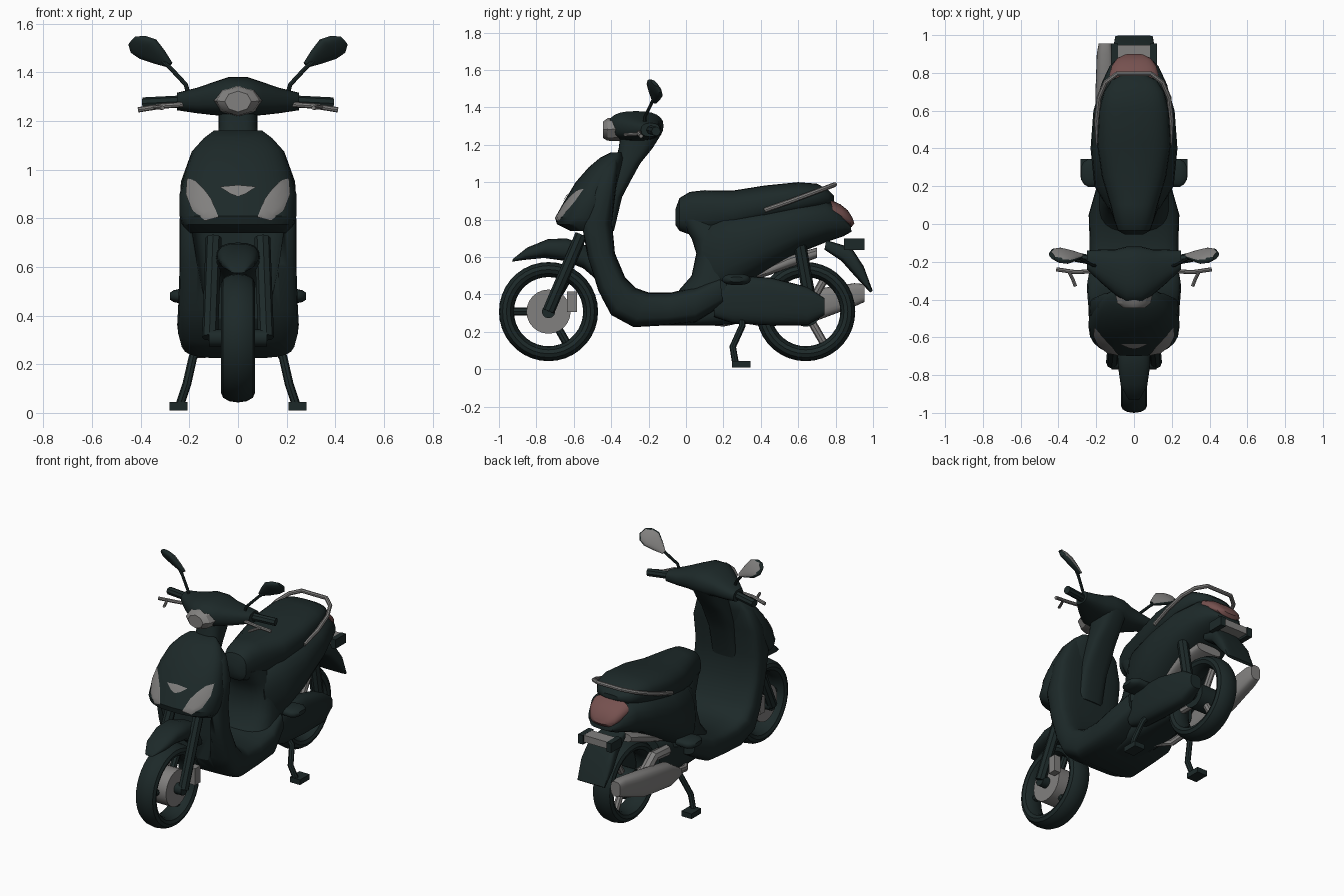
import bpy, bmesh, math
from mathutils import Vector

cube = bpy.data.objects.get("Cube")
if cube:
    bpy.data.objects.remove(cube)


def material(name, rgb):
    m = bpy.data.materials.new(name)
    m.use_nodes = True
    m.diffuse_color = (*rgb, 1)
    node = next(n for n in m.node_tree.nodes if n.type == 'BSDF_PRINCIPLED')
    node.inputs["Base Color"].default_value = (*rgb, 1)
    return m


DARK = material("dark green paint", (.012, .022, .022))
SILVER = material("silver grey", (.22, .215, .21))
RED = material("tail light red", (.18, .082, .078))


def smooth(ob, angle=35):
    bpy.ops.object.select_all(action='DESELECT')
    ob.select_set(True)
    bpy.context.view_layer.objects.active = ob
    bpy.ops.object.shade_smooth_by_angle(angle=math.radians(angle))
    return ob


def finish(name, bm, mat):
    bmesh.ops.recalc_face_normals(bm, faces=bm.faces)
    me = bpy.data.meshes.new(name)
    bm.to_mesh(me)
    bm.free()
    me.materials.append(mat)
    ob = bpy.data.objects.new(name, me)
    bpy.context.collection.objects.link(ob)
    return smooth(ob)


def power(v, e):
    return math.copysign(abs(v) ** (2 / e), v)


def loft(name, rings, mat=DARK, e=2.5, n=24):
    """Skin rounded sections given as (centre, half axis, half axis)."""
    bm = bmesh.new()
    rows = []
    for c, u, v in rings:
        angles = [2 * math.pi * i / n for i in range(n)]
        rows.append([bm.verts.new(Vector(c) + Vector(u) * power(math.cos(a), e)
                                  + Vector(v) * power(math.sin(a), e)) for a in angles])
    for p, q in zip(rows, rows[1:]):
        for i in range(n):
            bm.faces.new((p[i], p[i - 1], q[i - 1], q[i]))
    bm.faces.new(rows[0])
    bm.faces.new(rows[-1])
    return finish(name, bm, mat)


def body(name, stations, mat=DARK, e=2.5, x=0):
    """Loft of stations (y, z of one edge, y, z of other edge, half width)."""
    return loft(name, [((x, (ya + yb) / 2, (za + zb) / 2), (w, 0, 0),
                        (0, (yb - ya) / 2, (zb - za) / 2))
                       for ya, za, yb, zb, w in stations], mat, e)


def upright(name, stations, mat=DARK, e=2.5, x=0):
    """Loft along y of stations (y, bottom, top, half width)."""
    return body(name, [(y, a, y, b, w) for y, a, b, w in stations], mat, e, x)


def tube(name, points, r, mat=DARK):
    cu = bpy.data.curves.new(name, 'CURVE')
    cu.dimensions = '3D'
    cu.bevel_depth, cu.bevel_resolution, cu.use_fill_caps = r, 2, True
    sp = cu.splines.new('POLY')
    sp.points.add(len(points) - 1)
    for p, co in zip(sp.points, points):
        p.co = (*co, 1)
    cu.materials.append(mat)
    ob = bpy.data.objects.new(name, cu)
    bpy.context.collection.objects.link(ob)
    bpy.ops.object.select_all(action='DESELECT')
    ob.select_set(True)
    bpy.context.view_layer.objects.active = ob
    bpy.ops.object.convert(target='MESH')
    return smooth(bpy.context.object)


def disc(name, x, y, z, r, half, mat):
    return loft(name, [((x + s * half, y, z), (0, r, 0), (0, 0, r)) for s in (-1, 1)], mat, 2)


def box(name, c, size, mat=DARK):
    bm = bmesh.new()
    bmesh.ops.create_cube(bm, size=1)
    for v in bm.verts:
        v.co = Vector(c) + Vector([a * b for a, b in zip(v.co, size)])
    return finish(name, bm, mat)


# Wheels: tyre, spokes and hub
def wheel(name, y, spoke_mat, hub_mat, hub_r):
    z, segs, ring = .308, 36, 12
    bm = bmesh.new()
    rows = []
    for i in range(segs):
        a = 2 * math.pi * i / segs
        row = []
        for j in range(ring):
            b = 2 * math.pi * j / ring
            r = .225 + .04 * power(math.cos(b), 2.1)
            row.append(bm.verts.new((.07 * power(math.sin(b), 2.1),
                                     y + r * math.cos(a), z + r * math.sin(a))))
        rows.append(row)
    for i in range(segs):
        for j in range(ring):
            bm.faces.new((rows[i - 1][j - 1], rows[i - 1][j], rows[i][j], rows[i][j - 1]))
    finish(name + "_tyre", bm, DARK)
    for k in range(3):
        a = math.radians(60 + 120 * k)
        tube(name + "_spoke", [(0, y, z), (0, y + .2 * math.cos(a), z + .2 * math.sin(a))],
             .022, spoke_mat)
    disc(name + "_hub", 0, y, z, hub_r, .07, hub_mat)
    disc(name + "_axle", 0, y, z, .035, .12, DARK)


wheel("front_wheel", -.735, DARK, SILVER, .118)
wheel("rear_wheel", .64, SILVER, DARK, .08)

# Front mudguard, fork and brake calipers
body("front_mudguard", [(-.93, .575, -.925, .59, .03), (-.86, .585, -.85, .65, .07),
                        (-.76, .595, -.74, .695, .085), (-.65, .58, -.64, .70, .09),
                        (-.55, .54, -.53, .66, .085), (-.48, .48, -.47, .54, .07)])
for s in (1, -1):
    tube("fork_leg", [(s * .115, -.735, .31), (s * .1, -.56, .72)], .033)
    box("brake_caliper", (s * .11, -.61, .36), (.045, .055, .11), SILVER)

# Leg shield and floor, hollowed behind the front wheel
shield = body("leg_shield_and_floor", [
    (-.42, 1.13, -.36, 1.15, .12), (-.47, 1.07, -.36, 1.08, .19), (-.51, .95, -.375, .95, .235),
    (-.57, .78, -.395, .78, .24), (-.53, .6, -.38, .62, .24), (-.47, .42, -.325, .49, .245),
    (-.4, .29, -.27, .435, .25), (-.28, .225, -.2, .41, .235), (-.1, .235, -.08, .41, .235),
    (.05, .25, .05, .44, .24), (.2, .34, .18, .5, .2)], e=4)
cutter = loft("wheel_arch_cutter", [((0, -.65, z), (w, 0, 0), (0, .2, 0))
                                    for z, w in ((.3, .12), (.55, .16), (.75, .19))], e=6)
cutter.hide_render = True
mod = shield.modifiers.new("wheel_arch", 'BOOLEAN')
mod.operation, mod.object = 'DIFFERENCE', cutter
bpy.context.view_layer.objects.active = shield
bpy.ops.object.modifier_apply(modifier=mod.name)
bpy.data.objects.remove(cutter)

# Front cover: rows of (height, front, back, half width)
COVER = [(1.16, -.40, -.34, .10), (1.13, -.46, -.33, .14), (1.08, -.52, -.34, .185),
         (1.0, -.59, -.36, .215), (.9, -.65, -.38, .24), (.81, -.70, -.40, .24),
         (.775, -.69, -.42, .23), (.74, -.62, -.45, .2)]
body("front_cover", [(f, z, b, z, w) for z, f, b, w in COVER], e=2.3)


def cover_point(x, z):
    for p, q in zip(COVER, COVER[1:]):
        if q[0] <= z <= p[0]:
            t = (p[0] - z) / (p[0] - q[0])
            f, b, w = [i + (j - i) * t for i, j in zip(p[1:], q[1:])]
            depth = max(0, 1 - abs(x / w) ** 2.3) ** (1 / 2.3)
            return (x, (f + b) / 2 - (b - f) / 2 * depth - .007, z)


def cover_plate(name, outline):
    """Thin plate following the curve of the front cover."""
    n, rings = len(outline), 5
    mx, mz = (sum(c) / n for c in zip(*outline))
    bm = bmesh.new()
    mid = bm.verts.new(cover_point(mx, mz))
    rows = [[bm.verts.new(cover_point(mx + (x - mx) * k / rings, mz + (z - mz) * k / rings))
             for x, z in outline] for k in range(1, rings + 1)]
    for i in range(n):
        bm.faces.new((mid, rows[0][i - 1], rows[0][i]))
        for p, q in zip(rows, rows[1:]):
            bm.faces.new((p[i - 1], q[i - 1], q[i], p[i]))
    finish(name, bm, SILVER)


for s in (1, -1):
    cover_plate("front_indicator", [(s * x, z) for x, z in (
        (.21, .965), (.175, .955), (.14, .92), (.11, .88), (.08, .805), (.135, .79),
        (.19, .835), (.215, .9))])
cover_plate("front_trim", [(-.075, .93), (0, .937), (.075, .93), (.03, .9), (0, .89), (-.03, .9)])

# Steering column, handlebar cover, headlight
body("steering_column", [(-.35, 1.26, -.13, 1.26, .08), (-.36, 1.18, -.18, 1.18, .08),
                         (-.38, 1.1, -.245, 1.1, .085), (-.41, 1.0, -.3, 1.0, .09),
                         (-.44, .92, -.342, .92, .09), (-.46, .74, -.385, .74, .09)], e=3)
half = [(.04, -.268, 1.3, .148, .08), (.1, -.255, 1.292, .12, .068),
        (.17, -.225, 1.284, .09, .052), (.25, -.19, 1.28, .05, .036)]
bar = [(-x, *r) for x, *r in reversed(half)] + half
loft("handlebar_cover", [((x, y, z), (0, ry, 0), (0, 0, rz)) for x, y, z, ry, rz in bar])
loft("headlight", [((0, y, z), (rx, 0, 0), (0, 0, rz)) for y, z, rx, rz in (
    (-.445, 1.28, .055, .043), (-.42, 1.282, .088, .06), (-.35, 1.285, .105, .066))],
    SILVER, 1.9, 8)

# Grips, levers and mirrors on both sides
for s in (1, -1):
    tube("grip", [(s * .23, -.19, 1.28), (s * .39, -.16, 1.272)], .025)
    tube("brake_lever", [(s * .22, -.25, 1.268), (s * .31, -.255, 1.262),
                         (s * .41, -.24, 1.246)], .011, SILVER)
    tube("lever_hook", [(s * .345, -.25, 1.258), (s * .325, -.29, 1.256),
                        (s * .31, -.33, 1.254)], .009, SILVER)
    tube("mirror_stem", [(s * .2, -.22, 1.3), (s * .215, -.22, 1.35), (s * .28, -.185, 1.42),
                         (s * .32, -.17, 1.455)], .009)
    glass = Vector((-s * .58, .76, .28))
    head = loft("mirror_head", [((s * x, -.168, z), (-s * r * .55, -r * .66, r * .7), glass * t)
                                for x, z, r, t in ((.28, 1.43, .012, .012), (.325, 1.463, .036, .02),
                                                   (.37, 1.495, .055, .024), (.41, 1.515, .048, .022),
                                                   (.435, 1.53, .024, .012))])
    head.data.materials.append(SILVER)
    for f in head.data.polygons:
        f.material_index = int(f.normal.dot(glass) > .7)

# Seat, under-seat panel and rear bodywork
upright("seat", [(-.055, .77, .86, .05), (-.035, .74, .915, .085), (.02, .72, .948, .105),
                 (.1, .72, .957, .125), (.25, .74, .955, .17), (.42, .78, .982, .195),
                 (.6, .82, 1.0, .185), (.7, .85, .992, .16), (.76, .87, .96, .12),
                 (.79, .9, .93, .06)], e=2.6)
body("under_seat_panel", [(-.04, .80, .2, .80, .11), (.03, .70, .3, .70, .14),
                          (.055, .62, .3, .62, .16), (.03, .5, .3, .5, .18),
                          (-.04, .42, .3, .42, .19)], e=3)
body("rear_bodywork", [(.09, .37, .08, .78, .14), (.2, .38, .2, .84, .21),
                       (.4, .5, .4, .87, .23), (.6, .62, .6, .9, .215),
                       (.75, .68, .75, .91, .17), (.84, .71, .83, .85, .13),
                       (.885, .735, .88, .77, .08)])
body("tail_light", [(.80, .79, .77, .908, .13), (.85, .775, .825, .882, .118),
                    (.885, .76, .865, .85, .09), (.9, .78, .89, .81, .05)], RED)
rail = [(.19, .42, .85), (.198, .55, .895), (.185, .67, .94), (.15, .75, .97), (.09, .795, .987)]
tube("grab_rail", rail + [(-x, y, z) for x, y, z in reversed(rail)], .013, SILVER)

# Number plate lamp between the rear indicators, and rear mudflap
box("plate_lamp", (0, .905, .675), (.17, .085, .045), SILVER)
for s in (1, -1):
    box("rear_indicator", (s * .103, .9, .668), (.036, .11, .06))
body("rear_mudflap", [(.74, .64, .75, .69, .08), (.83, .58, .885, .65, .1),
                      (.91, .49, .95, .55, .11), (.985, .41, .998, .42, .1)], e=4)

# Engine, drive case, shock and exhaust
upright("engine_block", [(-.1, .235, .3, .1), (.15, .235, .45, .13), (.42, .25, .5, .1)], e=4)
upright("drive_case", [(.15, .28, .43, .04), (.25, .245, .5, .06), (.45, .235, .49, .065),
                       (.65, .235, .44, .06), (.74, .29, .38, .04)], x=.135, e=3)
upright("air_box", [(.38, .48, .53, .1), (.55, .54, .61, .12), (.7, .595, .65, .09)], SILVER, 3)
tube("shock_absorber", [(.13, .61, .66), (.13, .66, .38)], .034)
tube("swing_arm", [(-.1, .35, .42), (-.11, .5, .44), (-.1, .64, .31)], .036, SILVER)
upright("muffler", [(.3, .25, .3, .03), (.42, .225, .38, .05), (.7, .26, .43, .052),
                    (.9, .335, .46, .045), (.955, .36, .455, .035)], SILVER, 3, x=-.152)
tube("exhaust_pipe", [(-.06, .1, .26), (-.13, .2, .25), (-.15, .34, .28)], .022, SILVER)

# Passenger footrests and stand
for s in (1, -1):
    loft("footrest", [((s * x, .27, .48), (0, r, 0), (0, 0, r * .4))
                      for x, r in ((.16, .07), (.24, .075), (.265, .06), (.28, .035))])
    tube("stand_leg", [(s * .14, .3, .29), (s * .185, .3, .23), (s * .21, .25, .12),
                       (s * .24, .265, .03)], .018)
    box("stand_foot", (s * .245, .295, .027), (.075, .1, .034))
